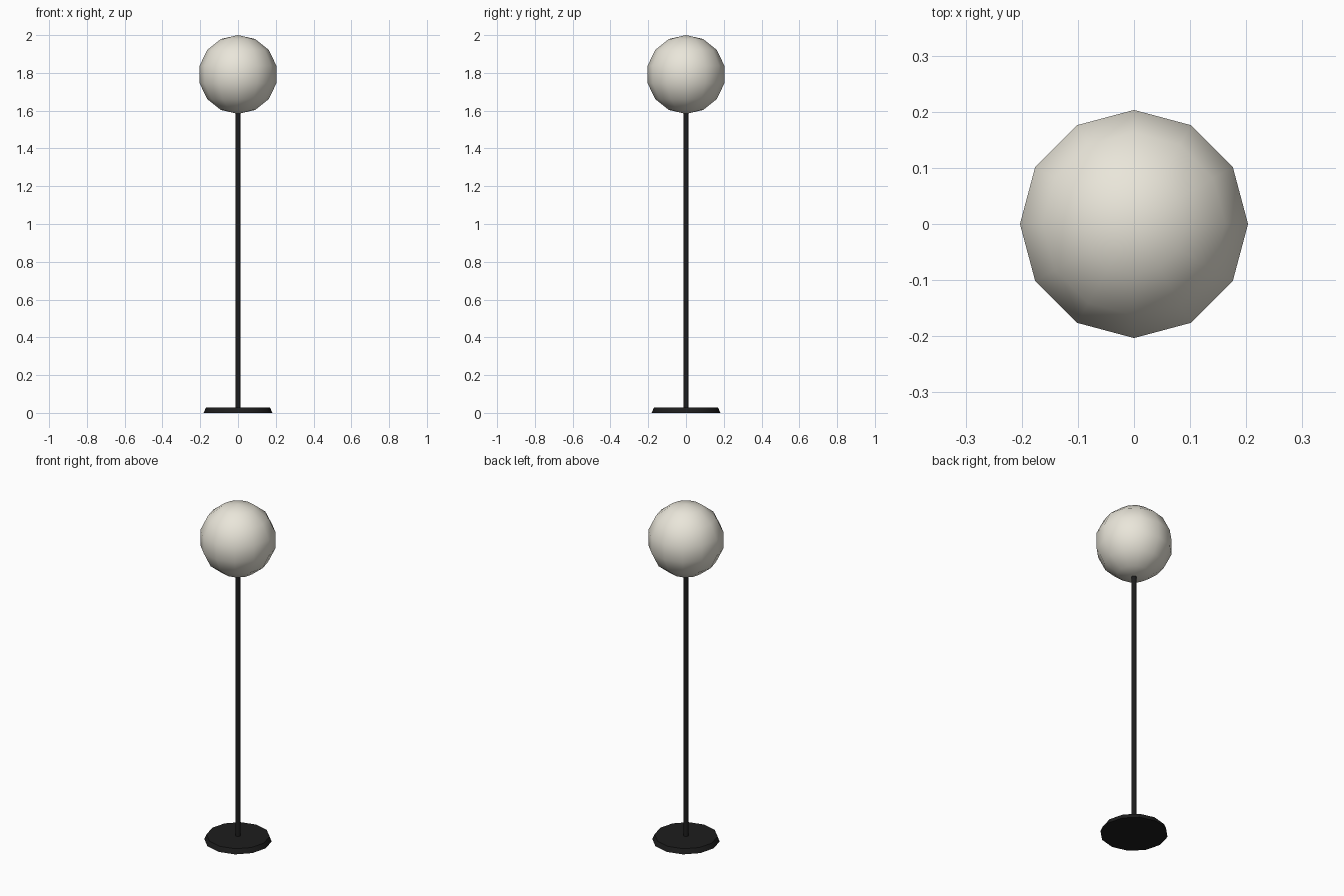
import bpy

if "Cube" in bpy.data.objects:
    bpy.data.objects.remove(bpy.data.objects["Cube"])


def material(name, rgb):
    mat = bpy.data.materials.new(name)
    mat.diffuse_color = (*rgb, 1)
    mat.use_nodes = True
    mat.node_tree.nodes["Principled BSDF"].inputs["Base Color"].default_value = mat.diffuse_color
    return mat


def finish(name, mat, smooth_angle):
    obj = bpy.context.object
    obj.name = name
    obj.data.materials.append(mat)
    bpy.ops.object.shade_smooth_by_angle(angle=smooth_angle)
    return obj


black = material("black_metal", (0.012, 0.012, 0.012))
cream = material("cream_glass", (0.82, 0.79, 0.70))

# Tapered foot plate
bpy.ops.mesh.primitive_cone_add(vertices=12, radius1=0.182, radius2=0.17,
                                depth=0.028, location=(0, 0, 0.014))
finish("base", black, 0.6)

# Slim pole, running just into the globe
bpy.ops.mesh.primitive_cylinder_add(vertices=12, radius=0.0135, depth=1.58,
                                    location=(0, 0, 0.81))
finish("pole", black, 0.6)

# Low-poly smooth globe shade
bpy.ops.mesh.primitive_uv_sphere_add(segments=12, ring_count=7, radius=0.2085,
                                     location=(0, 0, 1.7915))
finish("globe_shade", cream, 1.0)
